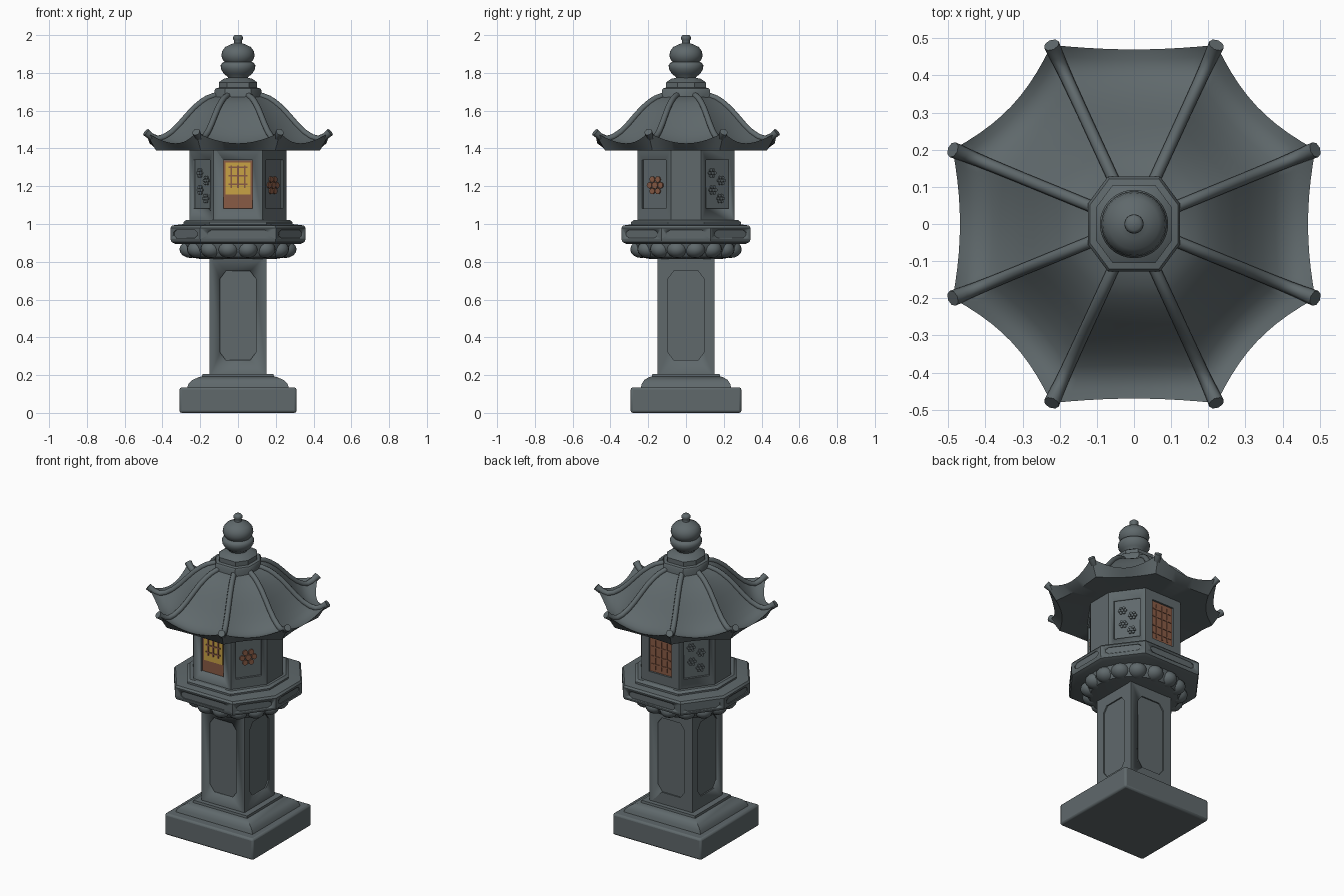
import bpy, bmesh
from math import cos, sin, pi
from mathutils import Matrix, Vector

if "Cube" in bpy.data.objects:
    bpy.data.objects.remove(bpy.data.objects["Cube"])


def material(name, rgb):
    m = bpy.data.materials.new(name)
    m.use_nodes = True
    m.diffuse_color = (*rgb, 1)
    m.node_tree.nodes["Principled BSDF"].inputs["Base Color"].default_value = (*rgb, 1)
    m.node_tree.nodes["Principled BSDF"].inputs["Roughness"].default_value = 0.8
    return m


STONE = material("grey stone", (0.115, 0.14, 0.148))
GOLD = material("golden glow", (0.58, 0.36, 0.06))
BROWN = material("brown wood", (0.25, 0.105, 0.06))


def finish(name, bm, mat, angle=0.6):
    bmesh.ops.recalc_face_normals(bm, faces=bm.faces)
    me = bpy.data.meshes.new(name)
    bm.to_mesh(me)
    bm.free()
    me.materials.append(mat)
    ob = bpy.data.objects.new(name, me)
    bpy.context.collection.objects.link(ob)
    bpy.ops.object.select_all(action='DESELECT')
    ob.select_set(True)
    bpy.context.view_layer.objects.active = ob
    bpy.ops.object.shade_smooth_by_angle(angle=angle)
    return ob


def loft(name, rings, mat=STONE, frame=Matrix(), angle=0.6):
    """Skin a stack of equal-sized point rings and cap both ends."""
    bm = bmesh.new()
    rows = [[bm.verts.new(frame @ Vector(p)) for p in ring] for ring in rings]
    n = len(rows[0])
    for lo, hi in zip(rows, rows[1:]):
        for i in range(n):
            bm.faces.new((lo[i], lo[(i + 1) % n], hi[(i + 1) % n], hi[i]))
    bm.faces.new(rows[0])
    bm.faces.new(rows[-1])
    return finish(name, bm, mat, angle)


def octagon(a, b, c, d):
    """Corners (a, b) on front and back, (c, d) on the sides."""
    return [(c, -d), (c, d), (a, b), (-a, b), (-c, d), (-c, -d), (-a, -b), (a, -b)]


def rect(x, y):
    return [(-x, -y), (x, -y), (x, y), (-x, y)]


def circle(r, n=32, squash=1):
    return [(r * cos(2 * pi * i / n), r * squash * sin(2 * pi * i / n)) for i in range(n)]


def at(poly, z, s=1):
    return [(x * s, y * s, z) for x, y in poly]


def side_frame(poly, i, z):
    """Frame on side i: x along the side, y up, z outward."""
    p, q = Vector((*poly[i], 0)), Vector((*poly[(i + 1) % len(poly)], 0))
    t = (q - p).normalized()
    o = (p + q) / 2
    return Matrix(((t.x, 0, t.y, o.x), (t.y, 0, -t.x, o.y), (0, 1, 0, z), (0, 0, 0, 1)))


def plate(name, frame, poly, lo, hi, mat=STONE, x=0, y=0):
    return loft(name, [[(px + x, py + y, z) for px, py in poly] for z in (lo, hi)], mat, frame)


def carve(ob, cutters):
    bpy.context.view_layer.objects.active = ob
    for c in cutters:
        mod = ob.modifiers.new("cut", 'BOOLEAN')
        mod.object, mod.solver = c, 'EXACT'
        bpy.ops.object.modifier_apply(modifier=mod.name)
        bpy.data.objects.remove(c)


# Base slab and rounded step
slab = loft("base_slab", [at(rect(0.31, 0.293), 0), at(rect(0.31, 0.293), 0.135)])
bev = slab.modifiers.new("soft_edges", 'BEVEL')
bev.width, bev.segments = 0.012, 2
step = [(0.27, 0.24, 0.13), (0.262, 0.234, 0.155), (0.24, 0.22, 0.175),
        (0.205, 0.195, 0.19), (0.19, 0.18, 0.193), (0.188, 0.178, 0.207)]
loft("base_step", [at(rect(x, y), z) for x, y, z in step])

# Square post with a chamfered sunk panel on each side
post_plan = rect(0.15, 0.15)
post = loft("post", [at(post_plan, 0.19), at(post_plan, 0.84)])
panel = octagon(0.065, 0.235, 0.095, 0.195)
carve(post, [plate("panel_cutter", side_frame(post_plan, i, 0.515), panel, -0.008, 0.02)
             for i in range(4)])

# Lotus bowl under the platform
loft("lotus_core", [at(circle(r, squash=0.95), z) for r, z in
                    [(0.2, 0.815), (0.26, 0.825), (0.285, 0.86), (0.295, 0.91)]])
bm = bmesh.new()
for i in range(16):
    a = 2 * pi * (i + 0.5) / 16
    m = (Matrix.Translation((0.255 * cos(a), 0.24 * sin(a), 0.866)) @ Matrix.Rotation(a, 4, 'Z')
         @ Matrix.Diagonal((0.06, 0.056, 0.046, 1)))
    bmesh.ops.create_uvsphere(bm, u_segments=14, v_segments=8, radius=1, matrix=m)
finish("lotus_petals", bm, STONE, 1.2)

# Platform with sunk strips, and the sill above it
plan = octagon(0.2, 0.342, 0.358, 0.13)
platform = loft("platform", [at(plan, z, s) for z, s in
                             [(0.895, 0.93), (0.905, 0.985), (0.92, 1), (0.98, 1), (0.992, 0.975), (1.0, 0.8)]])
strips = []
for i in range(8):
    w = (Vector(plan[i]) - Vector(plan[(i + 1) % 8])).length * 0.4
    strips.append(plate("strip_cutter", side_frame(plan, i, 0.947),
                        octagon(w - 0.02, 0.021, w, 0.008), -0.006, 0.03))
carve(platform, strips)
sill = octagon(0.15, 0.29, 0.288, 0.095)
loft("sill", [at(sill, 0.98), at(sill, 1.01), at(sill, 1.022, 0.95)])

# Lamp house with six sunk windows
wall = octagon(0.13, 0.258, 0.258, 0.08)
house = loft("lamp_house", [at(wall, 1.0), at(wall, 1.41)])
windows = [1, 2, 3, 5, 6, 7]
frames = {i: side_frame(wall, i, 1.21) for i in windows}
opening = rect(0.078, 0.128)
carve(house, [plate("window_cutter", frames[i], opening, -0.014, 0.03) for i in windows])


def lattice(name, frame, xs, ys, w, h, mat, y=0):
    for x in xs:
        plate(name + "_upright", frame, rect(0.004, h), -0.013, -0.005, mat, x, y)
    for v in ys:
        plate(name + "_crossbar", frame, rect(w, 0.004), -0.013, -0.006, mat, 0, v)


def blossom(name, frame, mat, size, x=0, y=0):
    for k in range(6):
        a = 2 * pi * k / 6
        plate(name, frame, circle(size * 0.45, 12), -0.014, -0.006, mat,
              x + size * cos(a), y + size * sin(a))
    plate(name + "_heart", frame, circle(size * 0.5, 12), -0.014, -0.005, mat, x, y)


# Front: glowing pane over a wooden board
front, back = frames[6], frames[2]
plate("front_board", front, rect(0.077, 0.127), -0.015, -0.012, BROWN)
plate("front_pane", front, rect(0.066, 0.085), -0.013, -0.010, GOLD, 0, 0.03)
lattice("front_lattice", front, (-0.035, 0, 0.035), (0.0, 0.045, 0.09), 0.05, 0.06, BROWN, 0.04)

# Back: wooden screen
plate("back_board", back, rect(0.077, 0.127), -0.015, -0.010, BROWN)
lattice("back_lattice", back, (-0.04, 0, 0.04), (-0.08, -0.03, 0.03, 0.08), 0.065, 0.11, BROWN)

# Diagonal sides: carved flowers, one of them wooden
blossom("wood_flower", frames[7], BROWN, 0.036, 0, -0.005)
for i in (1, 3, 5):
    for x, y in [(-0.03, 0.06), (0.03, 0.02), (-0.025, -0.03), (0.025, -0.075)]:
        blossom("stone_flower", frames[i], STONE, 0.018, x, y)

# Roof: sagging panels between upswept corners
eave = octagon(0.222, 0.482, 0.488, 0.2)
ridge = [(0.2, 1.685), (0.27, 1.675), (0.34, 1.662), (0.4, 1.643), (0.48, 1.61), (0.56, 1.567), (0.64, 1.522),
         (0.72, 1.484), (0.8, 1.458), (0.87, 1.448), (0.94, 1.46), (1.0, 1.485)]
CONCAVE = {0: 0.04, 2: 0.025, 4: 0.04, 6: 0.025}
N = 10


def roof_ring(s, z, sag=True):
    ring = []
    for i in range(8):
        p, q = Vector(eave[i]), Vector(eave[(i + 1) % 8])
        for j in range(N):
            bow = 4 * (j / N) * (1 - j / N)
            v = p.lerp(q, j / N) * s * (1 - CONCAVE.get(i, 0.07) * bow * s * s)
            ring.append((v.x, v.y, z - sag * bow * (0.012 * s + 0.046 * s ** 8)))
    return ring


loft("roof", [roof_ring(s, z) for s, z in ridge]
     + [roof_ring(0.89, 1.39, False), roof_ring(0.5, 1.395, False)], angle=0.7)

# Raised ribs along the roof corners
for x, y in eave:
    cu = bpy.data.curves.new("roof_rib", 'CURVE')
    cu.dimensions, cu.bevel_depth, cu.bevel_resolution = '3D', 0.016, 2
    cu.use_fill_caps = True
    sp = cu.splines.new('POLY')
    sp.points.add(len(ridge) - 1)
    for pt, (s, z) in zip(sp.points, ridge):
        pt.co = (x * s, y * s, z + 0.002, 1)
        pt.radius = 1 + 0.35 * s ** 8
    cu.materials.append(STONE)
    rib = bpy.data.objects.new("roof_rib", cu)
    bpy.context.collection.objects.link(rib)
    bpy.ops.object.select_all(action='DESELECT')
    rib.select_set(True)
    bpy.context.view_layer.objects.active = rib
    bpy.ops.object.convert(target='MESH')
    bpy.ops.object.shade_smooth_by_angle(angle=0.9)

# Collar and finial
collar = octagon(0.07, 0.128, 0.124, 0.055)
loft("collar", [at(collar, z, s) for z, s in
                [(1.65, 1), (1.708, 1), (1.718, 0.95), (1.722, 0.82), (1.75, 0.82), (1.768, 0.62), (1.775, 0.4)]])
bulb = [(0.05, 1.76), (0.055, 1.78), (0.075, 1.795), (0.09, 1.82), (0.092, 1.84), (0.085, 1.852),
        (0.072, 1.858), (0.08, 1.868), (0.088, 1.89), (0.084, 1.915), (0.068, 1.937), (0.04, 1.95),
        (0.022, 1.957), (0.02, 1.97), (0.026, 1.978), (0.025, 1.992), (0.017, 2.0)]
loft("finial", [at(circle(r), z) for r, z in bulb], angle=0.9)
